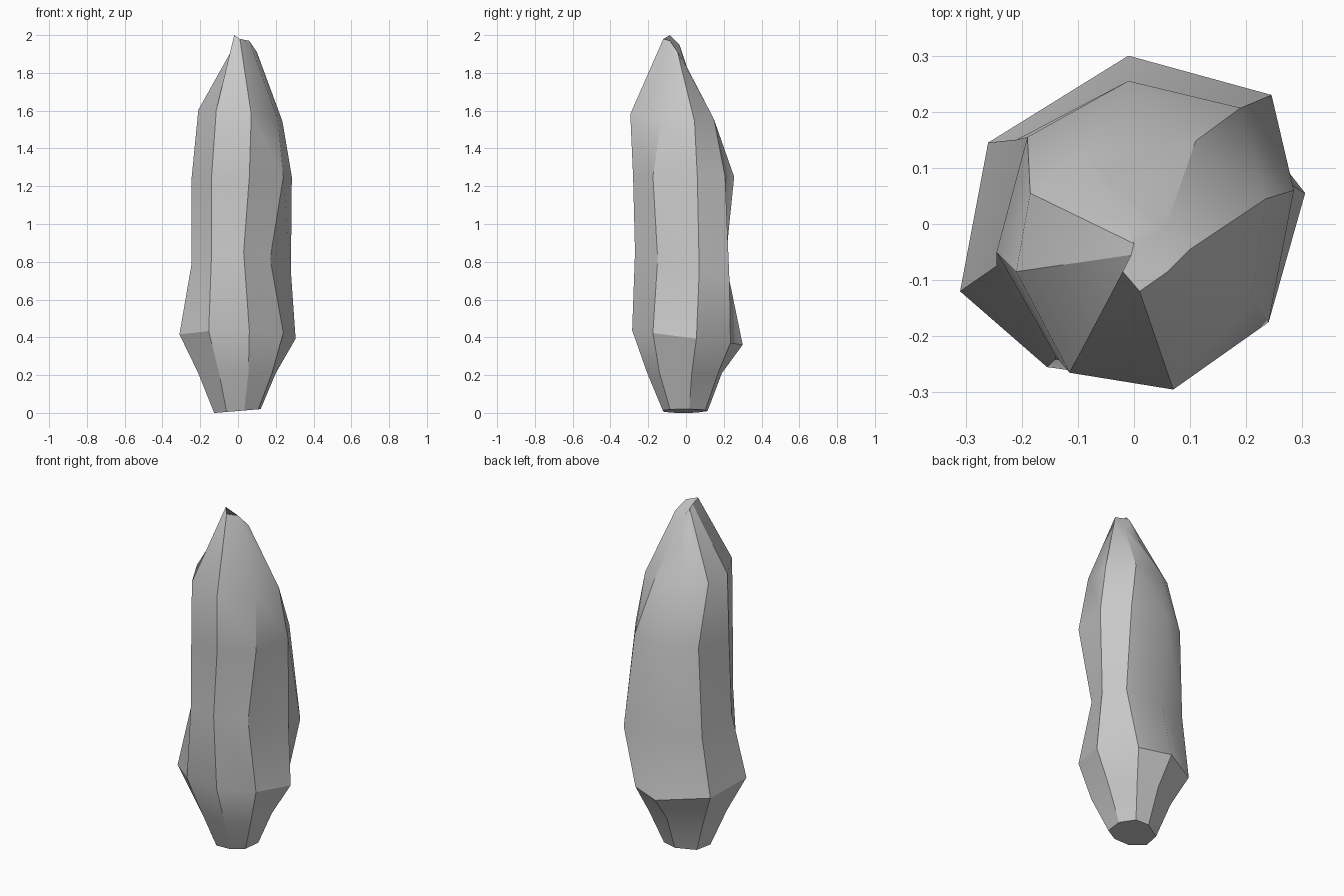
import bpy, bmesh

if "Cube" in bpy.data.objects:
    bpy.data.objects.remove(bpy.data.objects["Cube"])

# Eight-sided cross-sections, listed from the back corner going clockwise
foot = [(-.01, .19), (.12, .17), (.2, .03), (.18, -.14), (.055, -.205), (-.1, -.19), (-.21, -.08), (-.18, .09)]
low = [(-.01, .3), (.165, .235), (.305, .055), (.24, -.175), (.06, -.285), (-.155, -.255), (-.31, -.12), (-.26, .145)]
waist = [(-.03, .2), (.245, .23), (.28, .07), (.17, -.15), (.03, -.27), (-.14, -.24), (-.245, -.075), (-.21, .15)]
high = [(-.01, .255), (.19, .207), (.285, .06), (.24, -.175), (.06, -.28), (-.14, -.235), (-.245, -.05), (-.19, .155)]
shoulder = [(-.09, .125), (.11, .148), (.235, .045), (.21, -.13), (.07, -.295), (-.115, -.265), (-.21, -.085), (-.185, .055)]
tip = [(-.02, .005), (.055, -.01), (.1, -.045), (.06, -.085), (.01, -.12), (-.02, -.085), (-.005, -.055), (.0, -.035)]
tip_z = [1.83, 1.86, 1.91, 1.97, 1.98, 2.0, 1.97, 1.95]


def section(bm, pts, z, scale=1, tilt_x=0, tilt_y=0):
    return [bm.verts.new((x * scale, y * scale, z + tilt_x * x + tilt_y * y)) for x, y in pts]


bm = bmesh.new()
rings = [
    section(bm, foot, .01, .6, tilt_x=.05),
    section(bm, foot, .21),
    section(bm, low, .4, tilt_y=-.13),
    section(bm, waist, .77, tilt_y=-.3),
    section(bm, high, 1.25),
    section(bm, shoulder, 1.575, tilt_x=-.12, tilt_y=-.05),
    [bm.verts.new((x, y, z)) for (x, y), z in zip(tip, tip_z)],
]

# Skin between neighbouring sections, then close both ends
for a, b in zip(rings, rings[1:]):
    for i in range(8):
        j = (i + 1) % 8
        bm.faces.new((a[i], a[j], b[j], b[i]))
bm.faces.new(rings[0])
bm.faces.new(rings[-1])
bmesh.ops.recalc_face_normals(bm, faces=bm.faces)

mesh = bpy.data.meshes.new("stone_pillar")
bm.to_mesh(mesh)
bm.free()
pillar = bpy.data.objects.new("stone_pillar", mesh)
bpy.context.collection.objects.link(pillar)

# Soft shading across shallow bends, crisp edges elsewhere
bpy.context.view_layer.objects.active = pillar
pillar.select_set(True)
bpy.ops.object.shade_smooth_by_angle(angle=.52)
